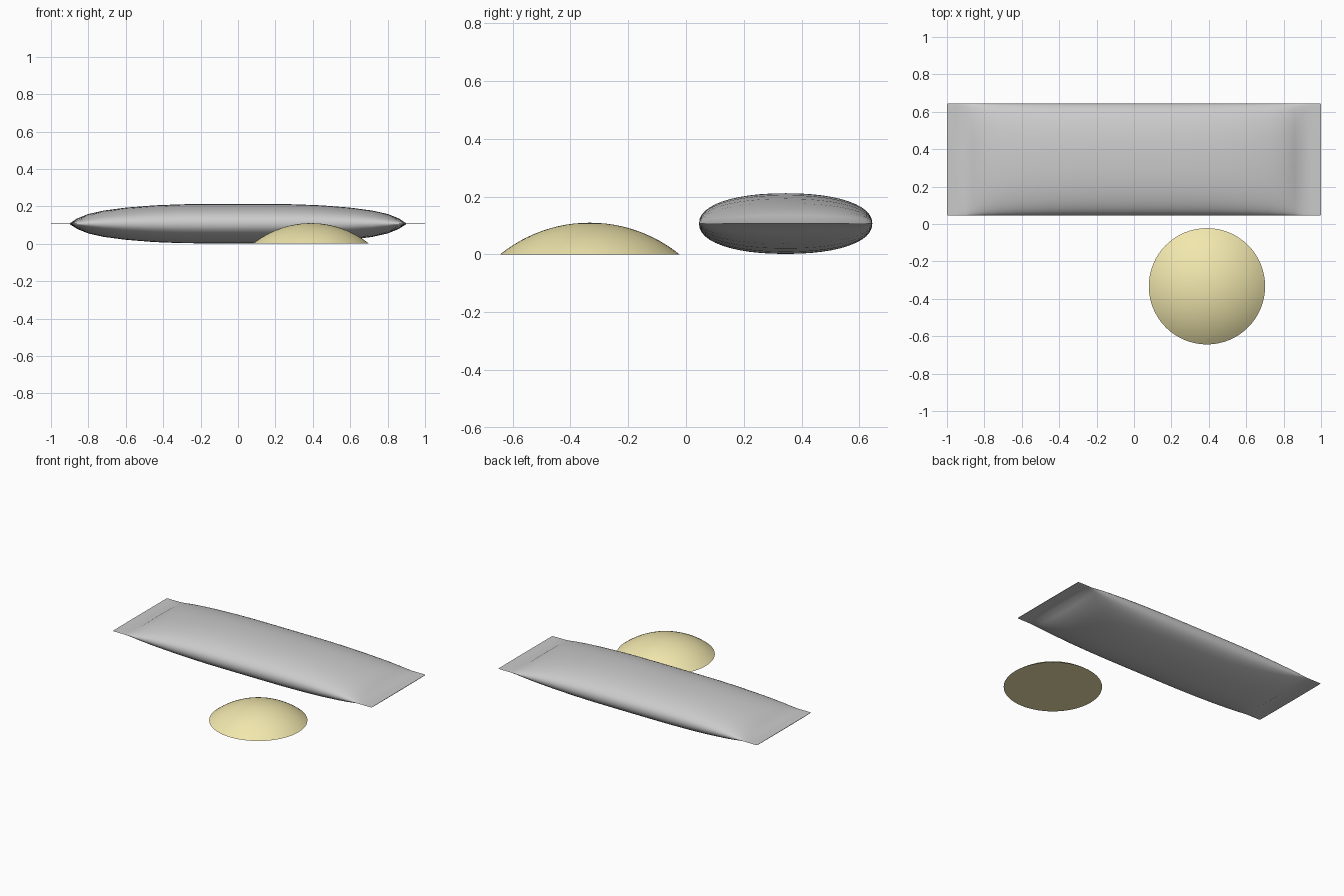
import bpy, bmesh, math

if "Cube" in bpy.data.objects:
    bpy.data.objects.remove(bpy.data.objects["Cube"])

def finish(bm, name, angle, color=None):
    bmesh.ops.recalc_face_normals(bm, faces=bm.faces)
    me = bpy.data.meshes.new(name)
    bm.to_mesh(me)
    bm.free()
    ob = bpy.data.objects.new(name, me)
    bpy.context.collection.objects.link(ob)
    if color:
        mat = bpy.data.materials.new(name + "_colour")
        mat.diffuse_color = color
        mat.use_nodes = True
        mat.node_tree.nodes["Principled BSDF"].inputs["Base Color"].default_value = mat.diffuse_color
        me.materials.append(mat)
    bpy.ops.object.select_all(action='DESELECT')
    bpy.context.view_layer.objects.active = ob
    ob.select_set(True)
    bpy.ops.object.shade_smooth_by_angle(angle=math.radians(angle))
    return ob

def loft(bm, rings):
    for a, b in zip(rings, rings[1:]):
        n = len(a)
        for i in range(n):
            bm.faces.new((a[i], a[(i + 1) % n], b[(i + 1) % n], b[i]))

# Pillow wrapper: rounded cross-sections that pinch to flat sealed ends
half = [(0, .105), (.15, .105), (.3, .104), (.45, .098), (.6, .086), (.72, .070),
        (.8, .052), (.86, .028), (.9, .002), (.95, .0015), (.99, .0015), (1, .0015)]
stations = [(-x, h) for x, h in reversed(half[1:])] + half
bm = bmesh.new()
N, E = 48, 2 / 2.2
rings = []
for x, h in stations:
    w = .297 if abs(x) == 1 else .3
    ring = []
    for i in range(N):
        t = 2 * math.pi * i / N
        c, s = math.cos(t), math.sin(t)
        ring.append(bm.verts.new((x, .345 + w * math.copysign(abs(c) ** E, c),
                                  .107 + h * math.copysign(abs(s) ** E, s))))
    rings.append(ring)
loft(bm, rings)
bm.faces.new(rings[0])
bm.faces.new(rings[-1])
finish(bm, "wrapper", 50)

# Low dome: spherical cap with a flat base
r, h = .311, .11
R = (r * r + h * h) / (2 * h)
edge = math.asin(r / R)
bm = bmesh.new()
rings = []
for k in range(1, 13):
    a = edge * k / 12
    rings.append([bm.verts.new((.39 + R * math.sin(a) * math.cos(2 * math.pi * i / 64),
                                -.333 + R * math.sin(a) * math.sin(2 * math.pi * i / 64),
                                h - R + R * math.cos(a))) for i in range(64)])
loft(bm, rings)
tip = bm.verts.new((.39, -.333, h))
for i in range(64):
    bm.faces.new((tip, rings[0][i], rings[0][(i + 1) % 64]))
bm.faces.new(rings[-1])
finish(bm, "dome", 35, (.88, .80, .42, 1))
